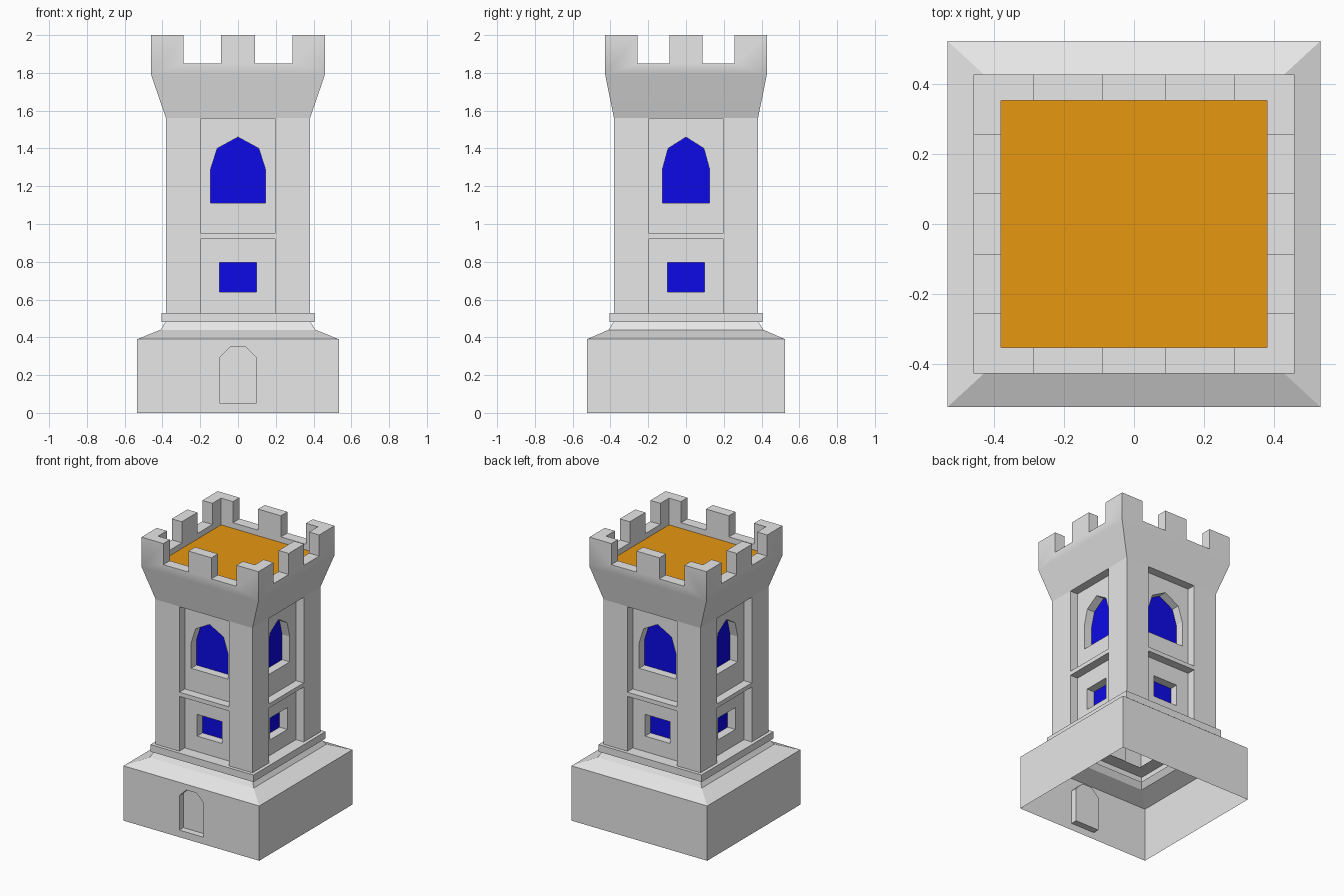
import bpy
import bmesh
from math import pi
from mathutils import Matrix, Vector

if "Cube" in bpy.data.objects:
    bpy.data.objects.remove(bpy.data.objects["Cube"])


def make_material(name, color):
    mat = bpy.data.materials.new(name)
    mat.use_nodes = True
    mat.diffuse_color = color
    for node in mat.node_tree.nodes:
        if node.type == "BSDF_PRINCIPLED":
            node.inputs["Base Color"].default_value = color
    return mat


stone = make_material("grey_stone", (0.8, 0.8, 0.8, 1))
glass = make_material("blue_glass", (0.004, 0.003, 0.8, 1))
floor = make_material("orange_floor", (0.8, 0.31, 0.005, 1))


def add_object(name, bm):
    bmesh.ops.recalc_face_normals(bm, faces=bm.faces)
    mesh = bpy.data.meshes.new(name)
    bm.to_mesh(mesh)
    bm.free()
    obj = bpy.data.objects.new(name, mesh)
    bpy.context.collection.objects.link(obj)
    return obj


def stacked_rings(name, rings):
    """Closed solid from rectangular rings given as (z, half x, half y)."""
    bm = bmesh.new()
    loops = [[bm.verts.new((sx * hx, sy * hy, z))
              for sx, sy in ((-1, -1), (1, -1), (1, 1), (-1, 1))]
             for z, hx, hy in rings]
    for low, high in zip(loops, loops[1:]):
        for i in range(4):
            j = (i + 1) % 4
            bm.faces.new((low[i], low[j], high[j], high[i]))
    bm.faces.new(loops[0][::-1])
    bm.faces.new(loops[-1])
    obj = add_object(name, bm)
    obj.data.materials.append(stone)
    return obj


def mirrored(half):
    return half + [(-u, z) for u, z in reversed(half) if u > 0]


def rectangle(u0, u1, z0, z1):
    return [(u0, z0), (u1, z0), (u1, z1), (u0, z1)]


def add_prism(bm, outline, side, inner, outer):
    """Extrude a wall outline between two distances from the tower axis."""
    turn = Matrix.Rotation(side * pi / 2, 3, "Z")
    front, back = [[bm.verts.new(turn @ Vector((u, -d, z))) for u, z in outline]
                   for d in (outer, inner)]
    bm.faces.new(front)
    bm.faces.new(back[::-1])
    for i in range(len(outline)):
        j = (i + 1) % len(outline)
        bm.faces.new((front[i], front[j], back[j], back[i]))


def cut(obj, bm):
    cutter = add_object("cutter", bm)
    cutter.hide_render = True
    mod = obj.modifiers.new("cut", "BOOLEAN")
    mod.operation = "DIFFERENCE"
    mod.solver = "EXACT"
    mod.object = cutter
    bpy.context.view_layer.objects.active = obj
    bpy.ops.object.modifier_apply(modifier=mod.name)
    bpy.data.objects.remove(cutter)


def open_ends(obj, heights):
    """Remove the level caps that face the hollow inside."""
    bm = bmesh.new()
    bm.from_mesh(obj.data)
    caps = [f for f in bm.faces
            if any(all(abs(v.co.z - h) < 1e-4 for v in f.verts) for h in heights)
            and abs(f.calc_center_median().x) < 0.25
            and abs(f.calc_center_median().y) < 0.25]
    bmesh.ops.delete(bm, geom=caps, context="FACES")
    bm.to_mesh(obj.data)
    bm.free()


# Plinth with sloped shoulder and projecting ledge
LEDGE = 0.53
base = stacked_rings("base", [
    (0, 0.534, 0.524), (0.39, 0.534, 0.524), (0.44, 0.41, 0.41),
    (0.48, 0.385, 0.385), (0.48, 0.405, 0.405), (LEDGE, 0.405, 0.405),
    (LEDGE, 0.31, 0.31)])

# Door recess on the front
door = bmesh.new()
add_prism(door, mirrored([(0.095, 0.05), (0.095, 0.295), (0.04, 0.35)]),
          0, 0.478, 0.6)
cut(base, door)
open_ends(base, [0, LEDGE])

# Shaft, flared corbel, parapet and sunken roof floor
FLARE, WALL = 1.56, 1.79
tower = stacked_rings("tower", [
    (LEDGE, 0.381, 0.381), (FLARE, 0.381, 0.381), (WALL, 0.46, 0.428),
    (2, 0.46, 0.428), (2, 0.381, 0.354), (1.81, 0.381, 0.354)])

# Wall panels, windows and battlement gaps on all four sides
PANEL, PANE = 0.32, 0.26
panels, windows, gaps = bmesh.new(), bmesh.new(), bmesh.new()
arch = mirrored([(0.145, 1.11), (0.145, 1.29), (0.11, 1.4), (0, 1.46)])
for side in range(4):
    across = side % 2
    add_prism(panels, rectangle(-0.195, 0.195, 0.5, 0.92), side, PANEL, 0.6)
    add_prism(panels, rectangle(-0.195, 0.195, 0.95, 1.558), side, PANEL, 0.6)
    narrow = 0.86 if across else 1
    add_prism(windows, [(u * narrow, z) for u, z in arch], side, PANE, 0.6)
    add_prism(windows, rectangle(-0.097, 0.097, 0.64, 0.795), side, PANE, 0.6)
    near, far = (0.087, 0.256) if across else (0.09, 0.288)
    for u0, u1 in ((-far, -near), (near, far)):
        add_prism(gaps, rectangle(u0, u1, 1.85, 2.1), side, 0.33, 0.6)
for cutter_mesh in (panels, windows, gaps):
    cut(tower, cutter_mesh)
open_ends(tower, [LEDGE])

# Colour the panes and the roof floor, soften only the top of the flare
tower.data.materials.append(glass)
tower.data.materials.append(floor)
bm = bmesh.new()
bm.from_mesh(tower.data)
for face in bm.faces:
    c = face.calc_center_median()
    level = abs(face.normal.z) > 0.9
    face.smooth = True
    face.material_index = 0
    if level and abs(c.z - 1.81) < 0.01:
        face.material_index = 2
    elif not level and c.z < 1.5 and max(abs(c.x), abs(c.y)) < PANE + 0.005:
        face.material_index = 1
for edge in bm.edges:
    a, b = edge.verts
    at_wall = all(abs(v.co.z - WALL) < 1e-3 for v in (a, b))
    edge.smooth = at_wall
bm.to_mesh(tower.data)
bm.free()
weighted = tower.modifiers.new("weighted_normals", "WEIGHTED_NORMAL")
weighted.keep_sharp = True
weighted.weight = 90
